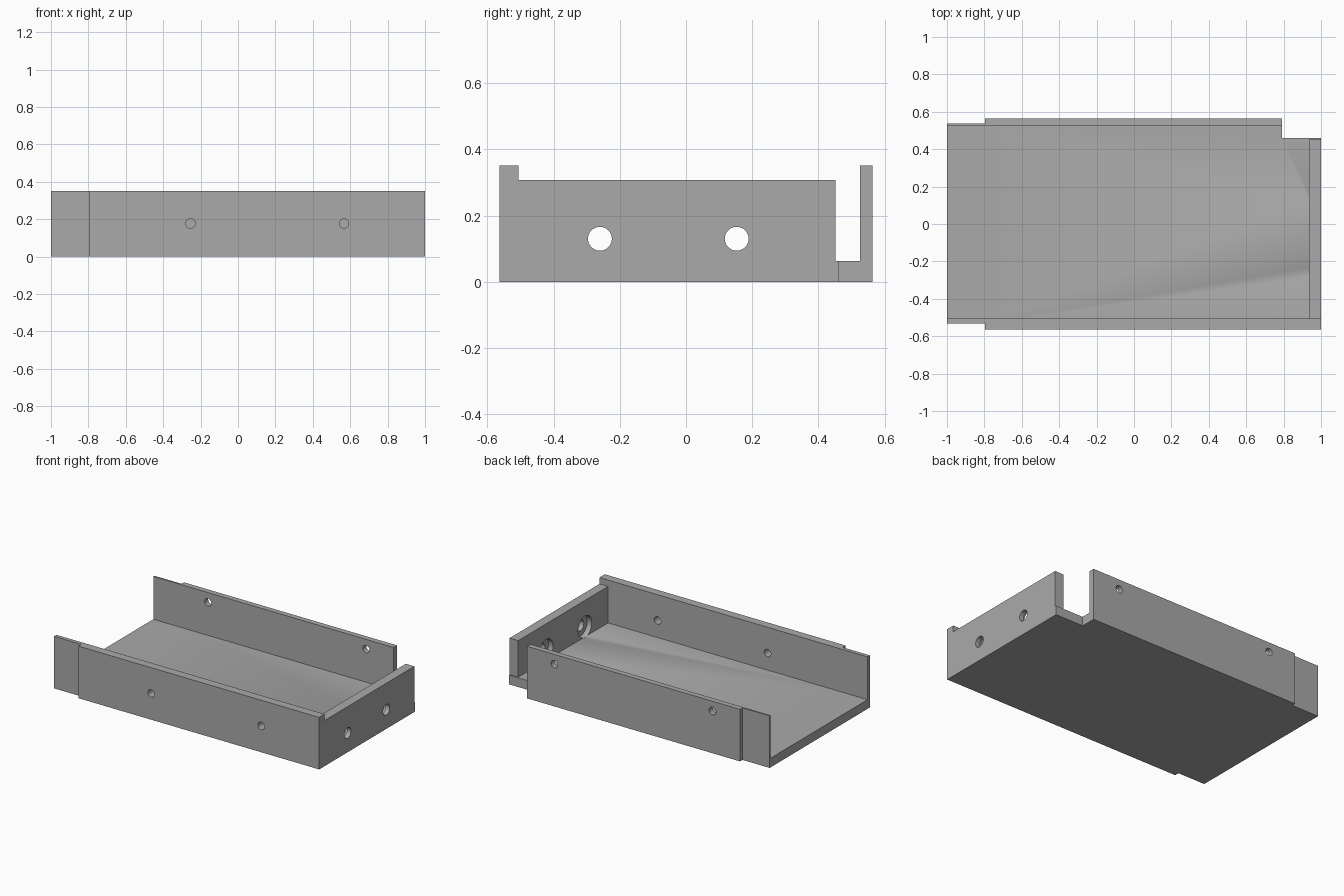
import bpy, bmesh
from math import pi
from mathutils import Matrix, Vector

cube = bpy.data.objects.get("Cube")
if cube:
    bpy.data.objects.remove(cube, do_unlink=True)

grey = bpy.data.materials.new("plain grey")
grey.use_nodes = True
COLOUR = (0.4, 0.4, 0.4, 1)
grey.diffuse_color = COLOUR
grey.node_tree.nodes["Principled BSDF"].inputs["Base Color"].default_value = COLOUR

# Shared dimensions
FLOOR, RIM, END_TOP = 0.062, 0.351, 0.308
STEP, CORNER = -0.797, 0.791
FRONT, FRONT_IN, FRONT_STEP = -0.563, -0.506, -0.532
BACK, BACK_IN, BACK_STEP = 0.563, 0.526, 0.537
CORNER_Y, END_Y, END_X = 0.46, 0.451, 0.936


def add_object(name, bm):
    bmesh.ops.recalc_face_normals(bm, faces=bm.faces)
    mesh = bpy.data.meshes.new(name)
    bm.to_mesh(mesh)
    bm.free()
    mesh.materials.append(grey)
    obj = bpy.data.objects.new(name, mesh)
    bpy.context.collection.objects.link(obj)
    return obj


def extrude_plan(name, outline, z0, z1):
    bm = bmesh.new()
    face = bm.faces.new([bm.verts.new((x, y, z0)) for x, y in outline])
    top = bmesh.ops.extrude_face_region(bm, geom=[face])["geom"]
    verts = [v for v in top if isinstance(v, bmesh.types.BMVert)]
    bmesh.ops.translate(bm, verts=verts, vec=(0, 0, z1 - z0))
    return add_object(name, bm)


def drill(obj, centre, axis, radius, depth):
    bm = bmesh.new()
    turn = Matrix.Rotation(pi / 2, 4, "Y" if axis == "x" else "X")
    bmesh.ops.create_cone(bm, cap_ends=True, segments=40, radius1=radius,
                          radius2=radius, depth=depth,
                          matrix=Matrix.Translation(Vector(centre)) @ turn)
    cutter = add_object("hole_cutter", bm)
    cutter.hide_render = True
    mod = obj.modifiers.new("hole", "BOOLEAN")
    mod.operation, mod.solver, mod.object = "DIFFERENCE", "EXACT", cutter
    bpy.context.view_layer.objects.active = obj
    bpy.ops.object.modifier_apply(modifier=mod.name)
    bpy.data.objects.remove(cutter, do_unlink=True)


# Floor with stepped sides and a cut-out corner
floor = extrude_plan("floor", [
    (-1, FRONT_STEP), (STEP, FRONT_STEP), (STEP, FRONT), (1, FRONT),
    (1, CORNER_Y), (CORNER, CORNER_Y), (CORNER, BACK), (STEP, BACK),
    (STEP, BACK_STEP), (-1, BACK_STEP)], 0, FLOOR)

# Long walls, thinner at the open end
front_wall = extrude_plan("front_wall", [
    (-1, FRONT_STEP), (STEP, FRONT_STEP), (STEP, FRONT), (1, FRONT),
    (1, FRONT_IN), (-1, FRONT_IN)], FLOOR, RIM)
back_wall = extrude_plan("back_wall", [
    (-1, BACK_IN), (CORNER, BACK_IN), (CORNER, BACK), (STEP, BACK),
    (STEP, BACK_STEP), (-1, BACK_STEP)], FLOOR, RIM)

# Lower end wall
end_wall = extrude_plan("end_wall", [
    (END_X, FRONT_IN), (1, FRONT_IN), (1, END_Y), (END_X, END_Y)],
    FLOOR, END_TOP)

# Screw holes through the long walls
for x in (-0.254, 0.567):
    drill(front_wall, (x, FRONT, 0.177), "y", 0.025, 0.3)
for x in (-0.592, 0.588):
    drill(back_wall, (x, BACK, 0.285), "y", 0.025, 0.3)

# Connector holes, recessed on the inside and grazing the floor
for y in (-0.26, 0.153):
    drill(end_wall, (1, y, 0.13), "x", 0.036, 0.3)
    for part in (end_wall, floor):
        drill(part, (0.95, y, 0.13), "x", 0.0725, 0.04)

# Smooth the hole walls and keep the edges sharp
for obj in (floor, front_wall, back_wall, end_wall):
    bpy.ops.object.select_all(action="DESELECT")
    obj.select_set(True)
    bpy.context.view_layer.objects.active = obj
    bpy.ops.object.shade_smooth_by_angle(angle=pi / 6)
